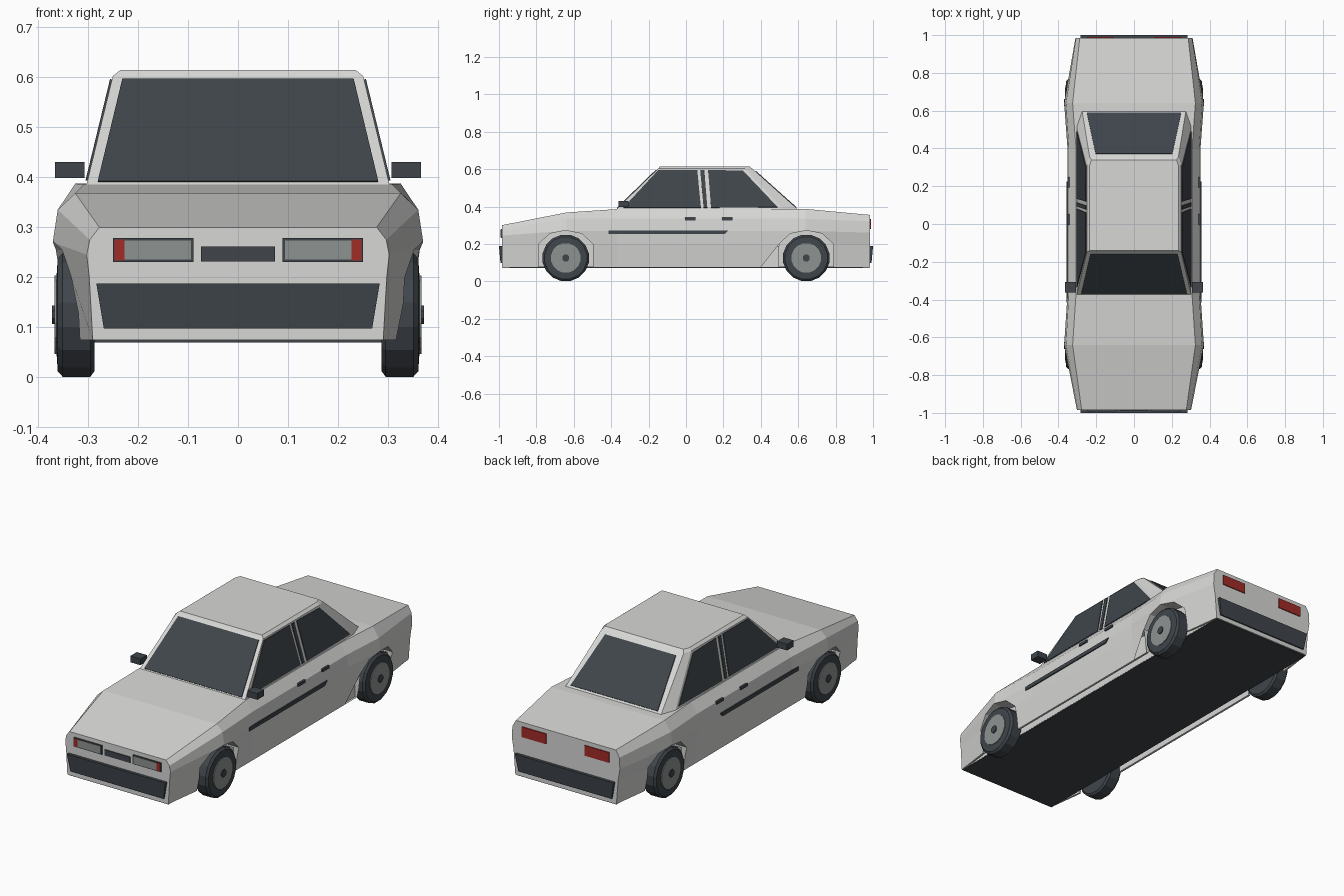
import bpy, bmesh, math
from mathutils import Vector, geometry

old = bpy.data.objects.get("Cube")
if old:
    bpy.data.objects.remove(old, do_unlink=True)


def material(name, r, g, b):
    m = bpy.data.materials.new(name)
    m.use_nodes = True
    m.diffuse_color = (r, g, b, 1)
    m.node_tree.nodes["Principled BSDF"].inputs["Base Color"].default_value = (r, g, b, 1)
    return m


PAINT = material("light grey paint", .68, .68, .67)
DARK = material("dark grey trim", .05, .06, .07)
LENS = material("grey metal and lens", .27, .29, .28)
RED = material("red lamp", .36, .025, .02)


def finish(name, bm, mat):
    bmesh.ops.recalc_face_normals(bm, faces=bm.faces)
    mesh = bpy.data.meshes.new(name)
    bm.to_mesh(mesh)
    bm.free()
    mesh.materials.append(mat)
    ob = bpy.data.objects.new(name, mesh)
    bpy.context.collection.objects.link(ob)
    return ob


def loft(name, rings, mat):
    """Skin closed rings of points and cap both ends."""
    bm = bmesh.new()
    loops = [[bm.verts.new(p) for p in ring] for ring in rings]
    n = len(loops[0])
    for a, b in zip(loops, loops[1:]):
        for i in range(n):
            j = (i + 1) % n
            bm.faces.new((a[i], a[j], b[j], b[i]))
    bm.faces.new(loops[0])
    bm.faces.new(loops[-1])
    return finish(name, bm, mat)


def box(name, x, y, z, mat):
    rings = [[(x[0], y[0], h), (x[1], y[0], h), (x[1], y[1], h), (x[0], y[1], h)] for h in z]
    return loft(name, rings, mat)


def plate(name, pts, mat, out=.004):
    """Thin panel lying on a sloping surface."""
    pts = [Vector(p) for p in pts]
    n = geometry.normal(pts)
    if n.dot(pts[0] - Vector((0, 0, .3))) < 0:
        n = -n
    return loft(name, [[p - n * .003 for p in pts], [p + n * out for p in pts]], mat)


def cut(target, cutter):
    mod = target.modifiers.new("cut", 'BOOLEAN')
    mod.operation = 'DIFFERENCE'
    mod.solver = 'EXACT'
    mod.object = cutter
    bpy.context.view_layer.objects.active = target
    bpy.ops.object.modifier_apply(modifier=mod.name)
    bpy.data.objects.remove(cutter, do_unlink=True)


# Body shell: half sections (x, z) from sill to bonnet edge, mirrored
front = [(.29, .075), (.297, .2), (.302, .245), (.296, .275), (.277, .3)]
fender = [(.335, .075), (.36, .2), (.37, .27), (.36, .335), (.325, .368)]
middle = [(.335, .075), (.348, .2), (.352, .27), (.345, .335), (.307, .386)]
haunch = fender[:4] + [(.325, .387)]
rear = [(.29, .075), (.3, .2), (.31, .26), (.307, .32), (.287, .355)]
stations = [(-.985, front), (-.64, fender), (-.37, middle), (.4, middle), (.64, haunch), (.985, rear)]
body = loft("body", [[(x, y, z) for x, z in half] + [(-x, y, z) for x, z in reversed(half)]
                     for y, half in stations], PAINT)

# Hollow sills and wheel arches
SIDES = (("left", 1), ("right", -1))
AXLES = (("front", -.643), ("rear", .643))
sill = [(.288, -.93), (.324, -.64), (.324, .64), (.288, .93)]
arch = [(-.145, -.1), (-.145, .2), (-.085, .255), (0, .272), (.085, .255), (.145, .2), (.145, -.1)]
for side, s in SIDES:
    cut(body, loft("sill_cutter", [[(s * x, y, z) for x, y in sill] for z in (-.1, .19)], PAINT))
    for end, yc in AXLES:
        cut(body, loft("arch_cutter", [[(s * x, yc + y, z) for y, z in arch] for x in (.284, .5)], PAINT))
box("floor", (-.287, .287), (-.98, .98), (.07, .078), DARK)

# Cabin with a chamfered roof edge and rear pillars
base = [(.303, -.375), (.303, .52), (.275, .6)]
roof = [(.25, -.15), (.25, .315), (.235, .355)]
cap = [(.235, -.14), (.235, .31), (.225, .34)]
loft("cabin", [[(x, y, z) for x, y in half] + [(-x, y, z) for x, y in reversed(half)]
               for half, z in ((base, .383), (roof, .602), (cap, .614))], PAINT)


def slope(a, b, z):
    return a + (b - a) * (z - .383) / (.602 - .383)


# Windscreen and rear window
for name, y0, y1, low, high in (("windscreen", -.375, -.15, (.28, .39), (.231, .594)),
                                ("rear_window", .6, .355, (.25, .394), (.203, .588))):
    corners = [(-low[0], low[1]), low, high, (-high[0], high[1])]
    plate(name, [(x, slope(y0, y1, z), z) for x, z in corners], DARK)

# Side glass and the door pillar strip
side_glass = {
    "front_side_window": [(-.335, .393), (-.148, .595), (.06, .595), (.08, .393)],
    "pillar_strip": [(.076, .595), (.098, .595), (.114, .393), (.094, .393)],
    "rear_side_window": [(.118, .595), (.305, .591), (.49, .396), (.134, .393)],
}
for side, s in SIDES:
    for name, pts in side_glass.items():
        plate(side + "_" + name, [(s * slope(.303, .25, z), y, z) for y, z in pts], DARK)

    # Mirrors, handles and rubbing strip
    def side_box(name, x, y, z):
        box(side + "_" + name, (s * x[0], s * x[1]), y, z, DARK)
    side_box("mirror", (.307, .365), (-.362, -.308), (.398, .43))
    side_box("front_handle", (.335, .352), (-.005, .052), (.326, .34))
    side_box("rear_handle", (.335, .352), (.192, .248), (.326, .34))
    loft(side + "_side_strip", [[(s * x, y, z) for y, z in ((-.415, .272), (.225, .272), (.205, .252), (-.415, .252))]
                                for x in (.345, .357)], DARK)

    # Lamps
    def lamp(name, x, y, z, mat):
        box(side + "_" + name, (s * x[0], s * x[1]), y, z, mat)
    lamp("headlamp_frame", (.089, .25), (-.99, -.982), (.231, .279), DARK)
    lamp("headlamp", (.094, .227), (-.992, -.984), (.236, .274), LENS)
    lamp("indicator", (.227, .247), (-.992, -.984), (.234, .276), RED)
    lamp("tail_lamp", (.11, .25), (.983, .99), (.28, .333), RED)

# Grille and bumpers
box("grille", (-.074, .074), (-.99, -.982), (.232, .262), DARK)
for name, s in (("front_bumper", -1), ("rear_bumper", 1)):
    loft(name, [[(-x, s * .98, z), (x, s * .98, z), (x, s * y, z), (-x, s * y, z)]
                for x, y, z in ((.268, .992, .098), (.283, 1, .188))], DARK)


# Wheels: turned rings with chamfered tyre shoulders
def turned(name, profile, s, yc, mat, n=16):
    rings = []
    for x, r in profile:
        rings.append([(s * x, yc + r * math.cos(2 * math.pi * (i + .5) / n),
                       .125 + r * math.sin(2 * math.pi * (i + .5) / n)) for i in range(n)])
    return loft(name, rings, mat)


for side, s in SIDES:
    for end, yc in AXLES:
        tag = end + "_" + side + "_"
        turned(tag + "tyre", [(.287, .115), (.295, .126), (.35, .126), (.36, .115), (.362, .084)], s, yc, DARK)
        turned(tag + "rim", [(.355, .08), (.366, .08)], s, yc, LENS)
        turned(tag + "hub", [(.36, .02), (.371, .02)], s, yc, DARK, 8)
